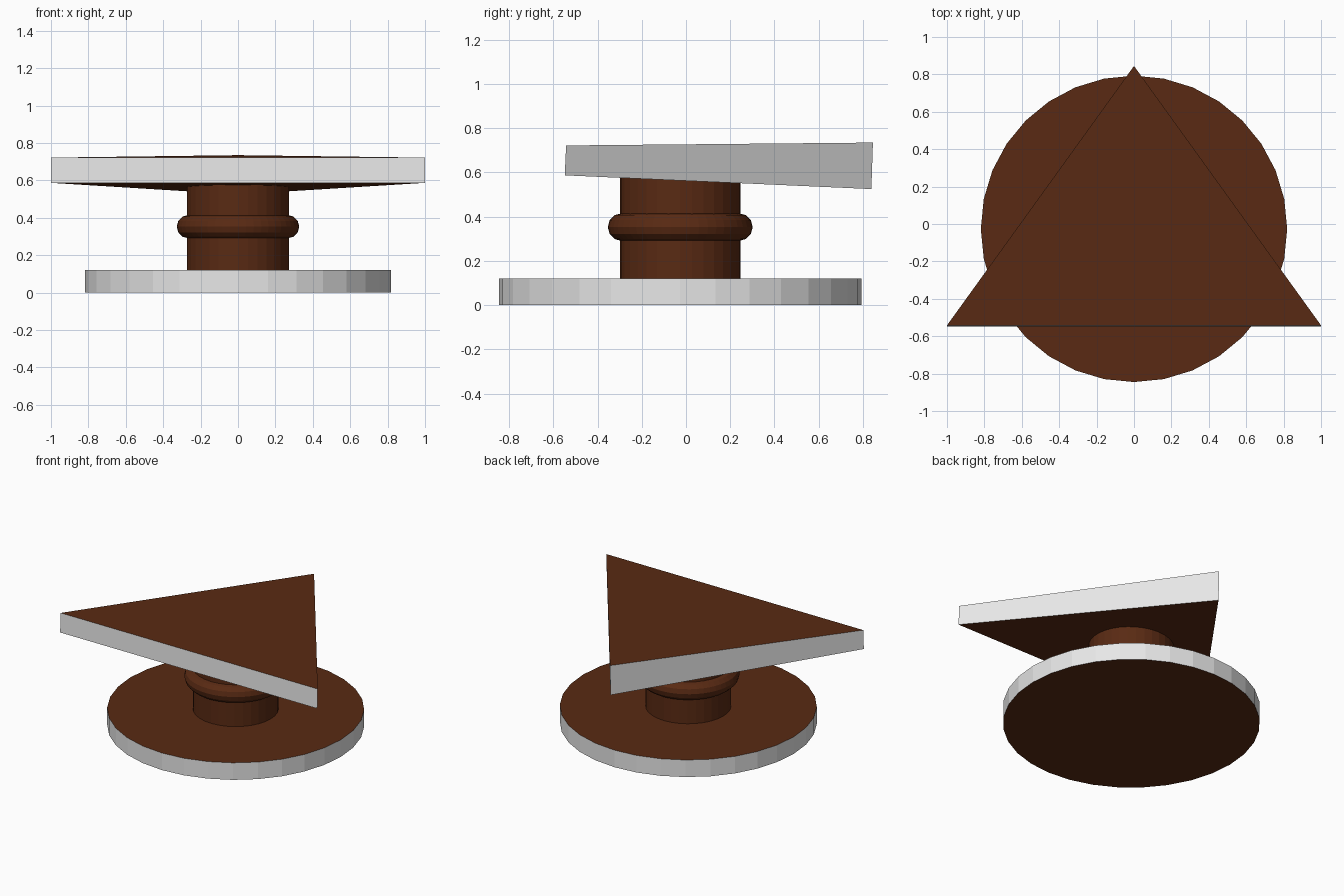
import bpy, bmesh

if "Cube" in bpy.data.objects:
    bpy.data.objects.remove(bpy.data.objects["Cube"])

def material(name, rgb):
    m = bpy.data.materials.new(name)
    m.diffuse_color = (*rgb, 1)
    m.use_nodes = True
    m.node_tree.nodes["Principled BSDF"].inputs["Base Color"].default_value = m.diffuse_color
    return m

brown = material("dark_brown", (0.10, 0.023, 0.0065))
grey = material("light_grey", (0.8, 0.8, 0.8))
CY = -0.026  # y of the pedestal axis


def edge_band(ob):
    """Brown flat faces, grey rim."""
    ob.data.materials.append(brown)
    ob.data.materials.append(grey)
    for p in ob.data.polygons:
        p.material_index = 0 if abs(p.normal.z) > 0.7 else 1


def cylinder(name, radius, z0, z1):
    bpy.ops.mesh.primitive_cylinder_add(vertices=32, radius=radius, depth=z1 - z0,
                                        location=(0, CY, (z0 + z1) / 2))
    ob = bpy.context.object
    ob.name = name
    return ob


# Round base
edge_band(cylinder("base_disc", 0.819, 0, 0.12))

# Pedestal column, running up into the tilted top
cylinder("column", 0.273, 0.12, 0.62).data.materials.append(brown)

# Ring around the column
bpy.ops.mesh.primitive_torus_add(major_radius=0.265, minor_radius=0.0625,
                                 major_segments=48, minor_segments=12,
                                 location=(0, CY, 0.353))
ring = bpy.context.object
ring.name = "column_ring"
ring.data.materials.append(brown)

# Triangular top: a wedge that gets thicker towards the back
top = [(-1, -0.542, 0.722), (1, -0.542, 0.722), (0, 0.845, 0.735)]
bottom = [(-1, -0.548, 0.587), (1, -0.548, 0.587), (0, 0.838, 0.525)]
bm = bmesh.new()
t = [bm.verts.new(v) for v in top]
b = [bm.verts.new(v) for v in bottom]
bm.faces.new(t)
bm.faces.new(b[::-1])
for i in range(3):
    j = (i + 1) % 3
    bm.faces.new((b[i], b[j], t[j], t[i]))
bm.normal_update()
mesh = bpy.data.meshes.new("triangle_top")
bm.to_mesh(mesh)
bm.free()
tri = bpy.data.objects.new("triangle_top", mesh)
bpy.context.collection.objects.link(tri)
edge_band(tri)
